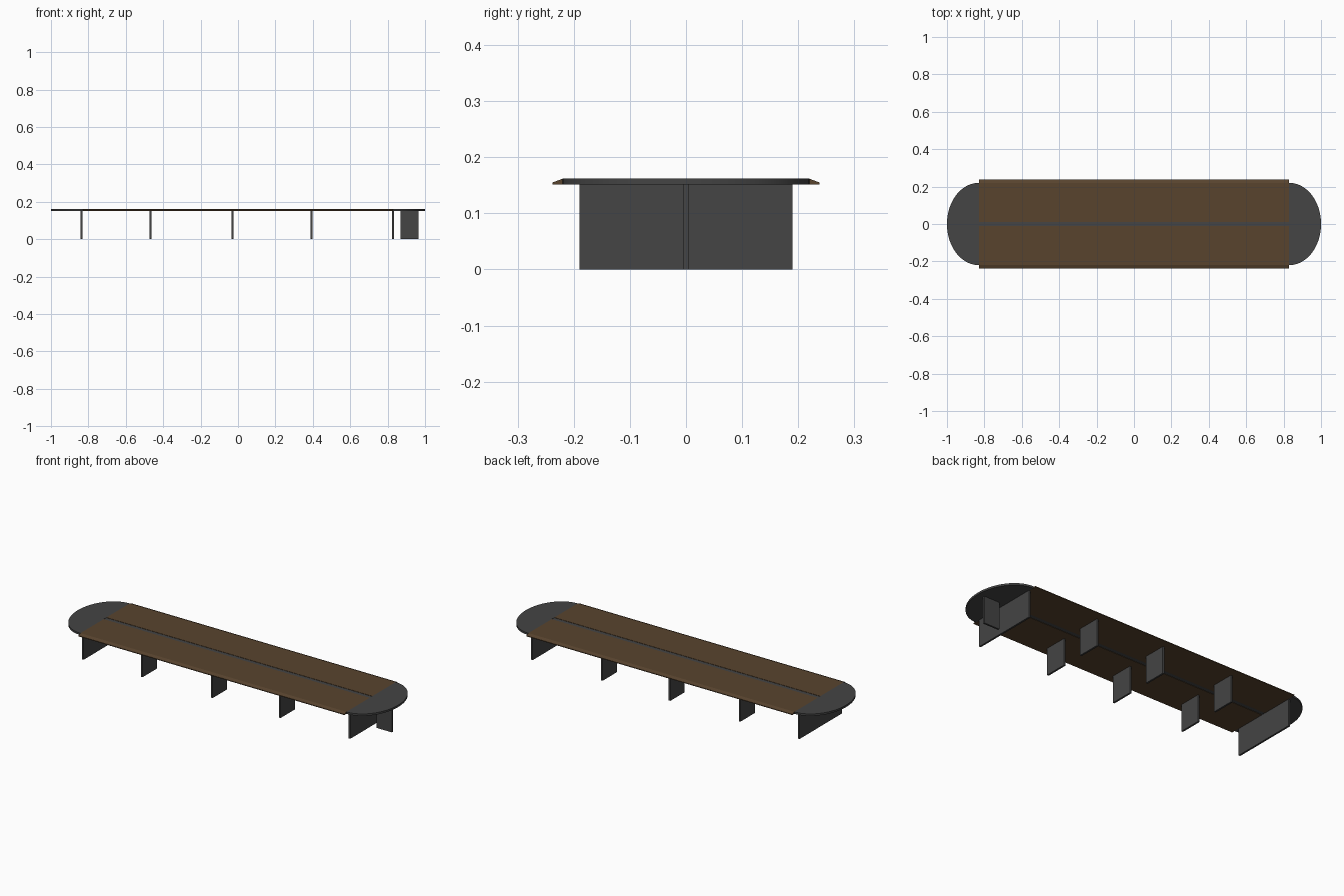
import bpy, bmesh, math

if "Cube" in bpy.data.objects:
    bpy.data.objects.remove(bpy.data.objects["Cube"])

def material(name, rgb):
    m = bpy.data.materials.new(name)
    m.diffuse_color = (*rgb, 1)
    m.use_nodes = True
    m.node_tree.nodes["Principled BSDF"].inputs["Base Color"].default_value = m.diffuse_color
    return m

WOOD = material("brown wood", (0.098, 0.057, 0.027))
GREY = material("charcoal", (0.058, 0.058, 0.058))
TOP, UNDER, END = 0.162, 0.151, 0.83

def prism(name, points, offset, mat):
    """Extrude a closed polygon of 3D points along an offset vector."""
    bm = bmesh.new()
    face = bm.faces.new([bm.verts.new(p) for p in points])
    new = bmesh.ops.extrude_face_region(bm, geom=[face])["geom"]
    bmesh.ops.translate(bm, vec=offset, verts=[v for v in new if isinstance(v, bmesh.types.BMVert)])
    bmesh.ops.recalc_face_normals(bm, faces=bm.faces)
    mesh = bpy.data.meshes.new(name)
    bm.to_mesh(mesh)
    bm.free()
    mesh.materials.append(mat)
    ob = bpy.data.objects.new(name, mesh)
    bpy.context.collection.objects.link(ob)
    return ob

def box(name, x0, x1, y0, y1, z0, z1, mat):
    return prism(name, [(x0, y0, z0), (x1, y0, z0), (x1, y1, z0), (x0, y1, z0)],
                 (0, 0, z1 - z0), mat)

# Two long wooden tops with a sloping outer edge
profile = [(0.012, UNDER), (0.238, UNDER), (0.238, 0.155), (0.219, TOP), (0.012, TOP)]
for side, s in (("front", -1), ("back", 1)):
    prism(side + "_top_panel", [(-END, s * y, z) for y, z in profile], (2 * END, 0, 0), WOOD)

# Recessed cable strip between the tops
box("cable_strip", -END, END, -0.011, 0.011, UNDER + 0.001, TOP - 0.001, GREY)

# Rounded end tops
for side, s in (("left", -1), ("right", 1)):
    arc = [(s * (END + 0.17 * math.cos(a)), 0.22 * math.sin(a), UNDER)
           for a in (math.pi * (i / 40 - 0.5) for i in range(41))]
    cap = prism(side + "_end_top", arc, (0, 0, TOP - UNDER), GREY)
    bpy.context.view_layer.objects.active = cap
    cap.select_set(True)
    bpy.ops.object.shade_smooth_by_angle(angle=math.radians(30))
    cap.select_set(False)

# Wide end legs
for side, x in (("left", -0.836), ("right", 0.829)):
    box(side + "_end_leg", x - 0.005, x + 0.005, -0.19, 0.19, 0, UNDER, GREY)

# Pairs of narrow middle legs
for i, x in enumerate((-0.468, -0.03, 0.393)):
    for side, y0, y1 in (("front", -0.19, -0.062), ("back", 0.062, 0.19)):
        box(f"{side}_middle_leg_{i + 1}", x - 0.005, x + 0.005, y0, y1, 0, UNDER, GREY)

# Support fin under the right end
box("right_support_fin", 0.868, 0.964, -0.005, 0.005, 0, UNDER, GREY)
